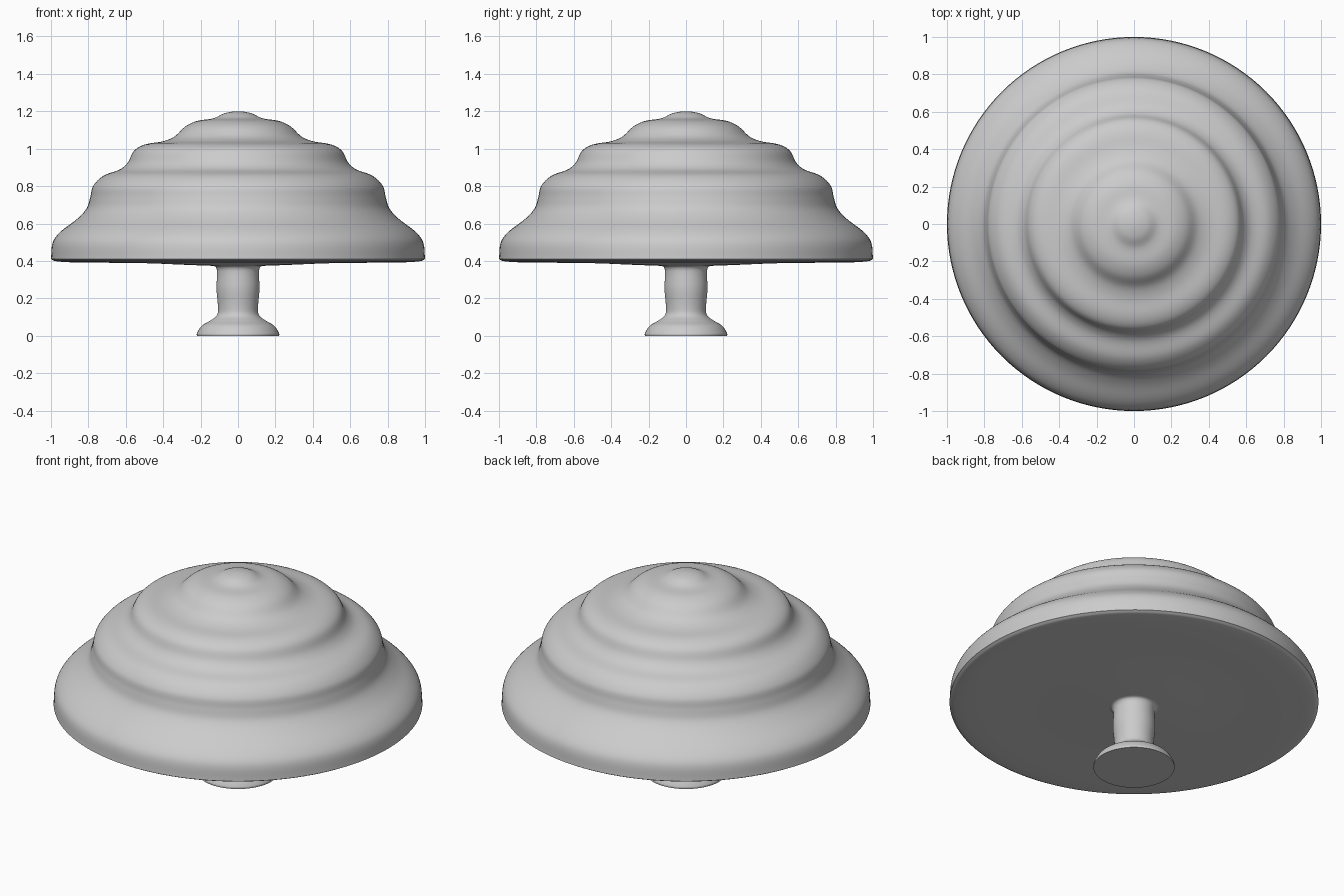
import bpy, bmesh, math
from mathutils import Vector, geometry

cube = bpy.data.objects.get("Cube")
if cube:
    bpy.data.objects.remove(cube, do_unlink=True)

grey = bpy.data.materials.new("plain grey")
grey.use_nodes = True
grey.diffuse_color = (0.6, 0.6, 0.6, 1)
grey.node_tree.nodes["Principled BSDF"].inputs["Base Color"].default_value = (0.6, 0.6, 0.6, 1)


def smooth_path(points, steps=6):
    """Smooth curve through (radius, height) points."""
    pts = [Vector((r, 0, z)) for r, z in points]
    tangents = []
    for i, p in enumerate(pts):
        before, after = pts[max(i - 1, 0)], pts[min(i + 1, len(pts) - 1)]
        tangents.append((after - before).normalized())
    if pts[0].x == 0:
        tangents[0] = Vector((1, 0, 0))
    path = []
    for i in range(len(pts) - 1):
        a, b = pts[i], pts[i + 1]
        reach = (b - a).length / 3
        path += geometry.interpolate_bezier(a, a + tangents[i] * reach,
                                            b - tangents[i + 1] * reach, b, steps + 1)[:-1]
    return path + [pts[-1]]


def lathe(name, *sections, sides=128):
    """Spin smooth sections, joined by sharp corners, around the z axis."""
    path = []
    for section in sections:
        path += smooth_path(section)
    bm = bmesh.new()
    verts = [bm.verts.new(p) for p in path]
    edges = [bm.edges.new(pair) for pair in zip(verts, verts[1:])
             if (pair[0].co - pair[1].co).length > 1e-5]
    bmesh.ops.spin(bm, geom=verts + edges, cent=(0, 0, 0), axis=(0, 0, 1),
                   angle=math.tau, steps=sides, use_duplicate=False)
    bmesh.ops.remove_doubles(bm, verts=bm.verts, dist=1e-5)
    bmesh.ops.recalc_face_normals(bm, faces=bm.faces)
    mesh = bpy.data.meshes.new(name)
    bm.to_mesh(mesh)
    bm.free()
    mesh.materials.append(grey)
    obj = bpy.data.objects.new(name, mesh)
    bpy.context.collection.objects.link(obj)
    bpy.ops.object.select_all(action='DESELECT')
    obj.select_set(True)
    bpy.context.view_layer.objects.active = obj
    bpy.ops.object.shade_smooth_by_angle(angle=math.radians(40))


# Tiered dome with a shallow underside
lathe("tiered_dome",
      [(0, 1.2), (.07, 1.19), (.13, 1.163), (.22, 1.148), (.28, 1.12), (.34, 1.065),
       (.4, 1.04), (.5, 1.022), (.555, .99), (.59, .925), (.63, .89), (.72, .855),
       (.775, .8), (.79, .74), (.81, .68), (.86, .625), (.95, .555), (.99, .5), (1, .41)],
      [(1, .41), (.98, .4), (.9, .393), (.5, .388), (.25, .378), (.11, .373)])

# Flared stem with a flat foot
lathe("stem_and_foot",
      [(.14, .376), (.12, .368), (.112, .345), (.115, .25), (.107, .15), (.113, .11),
       (.15, .08), (.195, .052), (.22, .012), (.22, 0)],
      [(.22, 0), (0, 0)])
